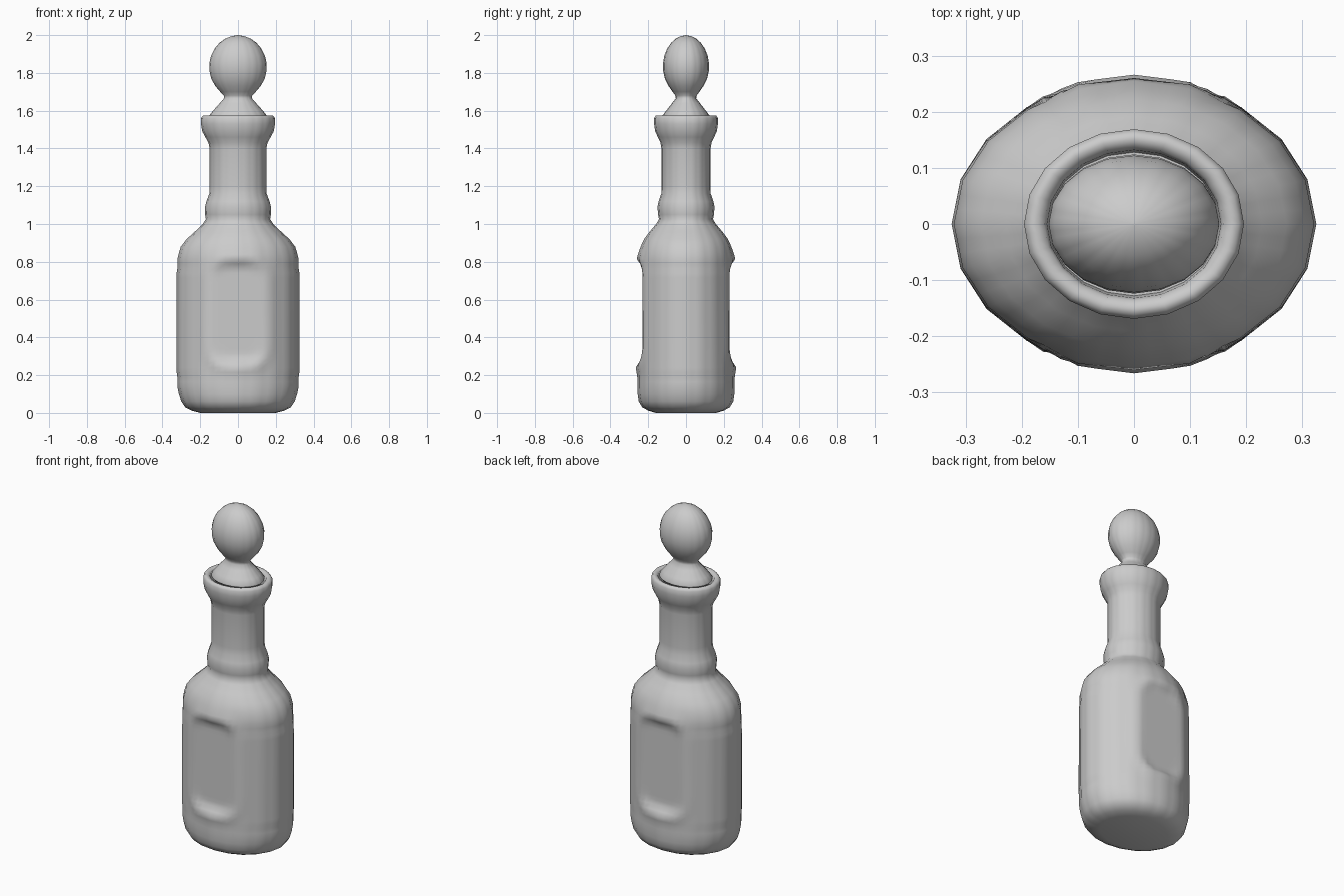
import bpy, math

SIDES, SUB = 20, 3   # 20-sided ovals, each side split so the panels can be shaped


def oval(rx, ry):
    pts = []
    corner = [(rx * math.cos(2 * math.pi * i / SIDES), ry * math.sin(2 * math.pi * i / SIDES))
              for i in range(SIDES + 1)]
    for (ax, ay), (bx, by) in zip(corner, corner[1:]):
        for k in range(SUB):
            t = k / SUB
            pts.append((ax + (bx - ax) * t, ay + (by - ay) * t))
    return pts


def loft(name, profile, shape=None):
    """Skin oval rings given as (z, x radius, y radius), capped at both ends."""
    n = SIDES * SUB
    verts = [(x, y, z) for z, rx, ry in profile for x, y in oval(rx, ry)]
    if shape:
        verts = [shape(*v) for v in verts]
    faces = [(r * n + i, r * n + (i + 1) % n, (r + 1) * n + (i + 1) % n, (r + 1) * n + i)
             for r in range(len(profile) - 1) for i in range(n)]
    faces.append(tuple(reversed(range(n))))
    faces.append(tuple(range((len(profile) - 1) * n, len(profile) * n)))
    mesh = bpy.data.meshes.new(name)
    mesh.from_pydata(verts, [], faces)
    ob = bpy.data.objects.new(name, mesh)
    bpy.context.collection.objects.link(ob)
    bpy.context.view_layer.objects.active = ob
    ob.select_set(True)
    bpy.ops.object.shade_smooth_by_angle(angle=math.radians(50))
    ob.select_set(False)
    return ob


def panel(x, y, z):
    """Press a rounded panel with a soft raised border into front and back."""
    if not 0.1 < z < 0.93:
        return x, y, z
    s = ((x / 0.165) ** 4 + ((z - 0.53) / 0.29) ** 4) ** 0.25
    a = abs(y)
    if a > 0.1:
        t = max(0, min(1, (1.0 - s) / 0.22))
        m = t * t * (3 - 2 * t)
        a += 0.009 * math.exp(-((s - 1.0) / 0.1) ** 2)
        a += (min(a, 0.229) - a) * m
    return x, math.copysign(a, y), z


# Bottle: foot, body, shoulder, neck ring, neck and rolled lip
foot = [(0, .20, .16), (.012, .245, .20), (.03, .28, .232), (.06, .30, .25), (.10, .313, .256)]
body = [(.14 + .025 * i, .325 if .2 < .14 + .025 * i < .75 else .321,
         .258 - .006 * i / 27) for i in range(28)]
upper = [(.84, .315, .249), (.88, .303, .24), (.92, .272, .222), (.96, .228, .192),
         (1.0, .187, .158), (1.025, .17, .143), (1.05, .174, .148), (1.09, .175, .151),
         (1.12, .167, .145), (1.16, .152, .131), (1.2, .15, .13), (1.4, .15, .13),
         (1.43, .156, .135), (1.46, .173, .149), (1.49, .189, .163), (1.53, .196, .169),
         (1.56, .196, .169), (1.573, .187, .161), (1.575, .175, .15), (1.568, .16, .137),
         (1.55, .155, .132), (1.50, .152, .128)]
loft("bottle", foot + body + upper, panel)

# Stopper: plug, flared collar, waist and egg-shaped knob
loft("stopper", [(1.51, .12, .10), (1.56, .14, .115), (1.566, .152, .124), (1.575, .152, .124),
                 (1.60, .132, .105), (1.64, .096, .074), (1.665, .074, .054), (1.68, .075, .056),
                 (1.70, .094, .071), (1.73, .120, .092), (1.77, .142, .112), (1.81, .151, .121),
                 (1.85, .152, .122), (1.89, .143, .115), (1.93, .123, .099), (1.96, .097, .078),
                 (1.98, .07, .056), (1.994, .035, .028), (2.0, .004, .003)])
